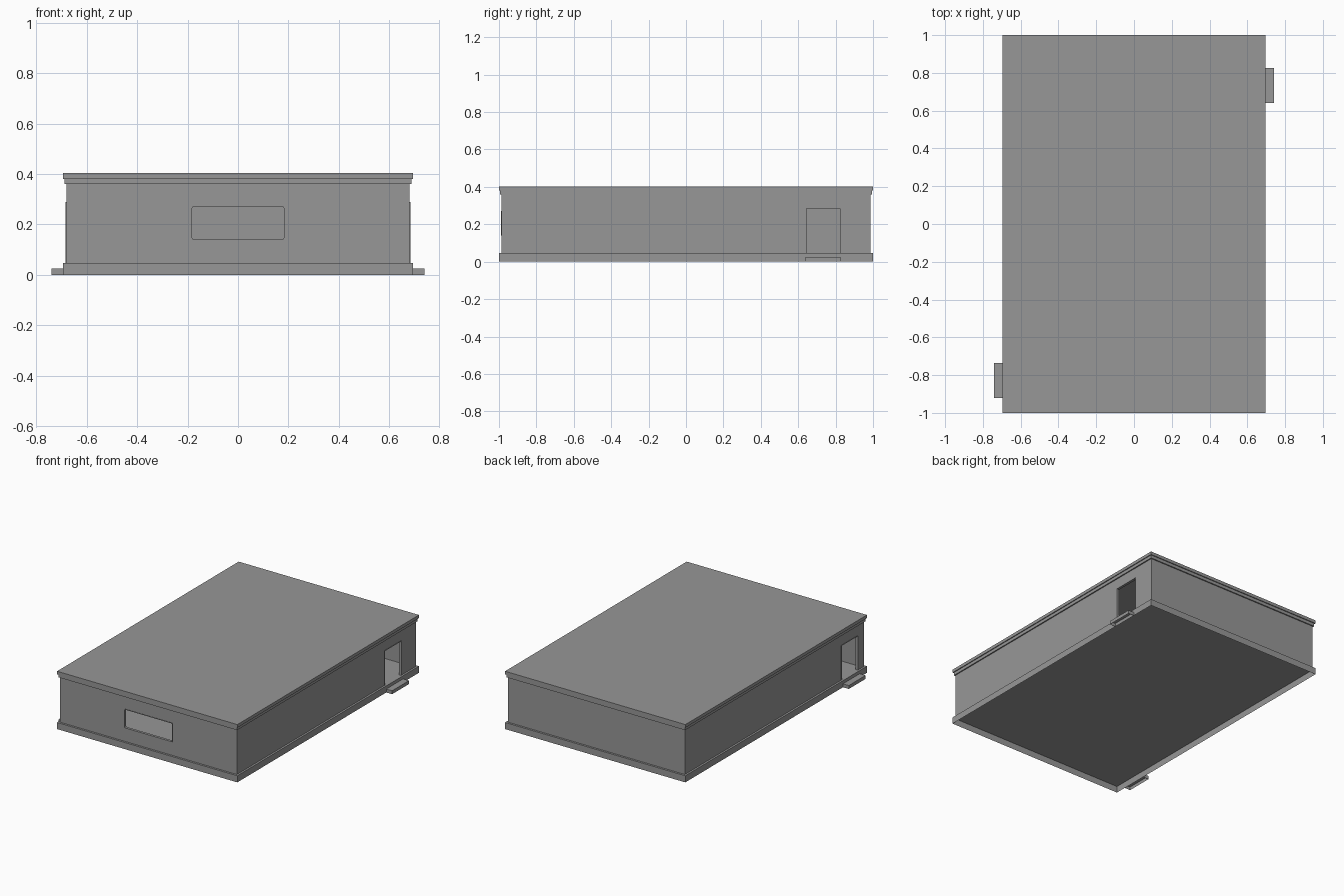
import bpy, bmesh
from mathutils import Vector

cube = bpy.data.objects.get("Cube")
if cube:
    bpy.data.objects.remove(cube, do_unlink=True)

grey = bpy.data.materials.new("plain_grey")
grey.use_nodes = True
colour = (0.31, 0.31, 0.31, 1)
grey.diffuse_color = colour
grey.node_tree.nodes["Principled BSDF"].inputs["Base Color"].default_value = colour


def box(name, lo, hi, hollow=0, bevel_axis=None):
    """Box between two corners; hollow opens it from below with that wall thickness."""
    lo, hi = Vector(lo), Vector(hi)
    bm = bmesh.new()
    bmesh.ops.create_cube(bm, size=1)
    for v in bm.verts:
        v.co = Vector([(a + b) / 2 + c * (b - a) for a, b, c in zip(lo, hi, v.co)])
    if hollow:
        under = min(bm.faces, key=lambda f: f.calc_center_median().z)
        bmesh.ops.inset_region(bm, faces=[under], thickness=hollow)
        bmesh.ops.translate(bm, verts=under.verts, vec=(0, 0, hi.z - lo.z - hollow))
    if bevel_axis is not None:
        edges = [e for e in bm.edges
                 if abs((e.verts[0].co - e.verts[1].co)[bevel_axis]) > 0.001]
        bmesh.ops.bevel(bm, geom=edges, offset=0.005, segments=3, profile=0.5, affect='EDGES')
    mesh = bpy.data.meshes.new(name)
    bm.to_mesh(mesh)
    bm.free()
    mesh.materials.append(grey)
    obj = bpy.data.objects.new(name, mesh)
    bpy.context.collection.objects.link(obj)
    return obj


def cut(target, cutter):
    """Subtract the cutter and discard it."""
    mod = target.modifiers.new("cut", 'BOOLEAN')
    mod.operation, mod.solver, mod.object = 'DIFFERENCE', 'EXACT', cutter
    bpy.context.view_layer.objects.active = target
    bpy.ops.object.modifier_apply(modifier=mod.name)
    bpy.data.objects.remove(cutter, do_unlink=True)


# Main levels and half sizes
W, D = 0.695, 1.0
WALL_X, WALL_Y, THICK = 0.681, 0.986, 0.015
FLOOR, EAVE, CORNICE, TOP = 0.046, 0.36, 0.381, 0.403
RIM, PROUD = 0.003, 0.003

# Open-bottomed plinth, walls and stepped roof edge
box("plinth", (-W, -D, 0), (W, D, FLOOR), hollow=0.002)
walls = box("walls", (-WALL_X, -WALL_Y, FLOOR), (WALL_X, WALL_Y, EAVE))
cut(walls, box("room_cutter", (THICK - WALL_X, THICK - WALL_Y, FLOOR - 0.1),
               (WALL_X - THICK, WALL_Y - THICK, EAVE + 0.1)))
box("lower_cornice", (-0.689, -0.994, EAVE), (0.689, 0.994, CORNICE))
box("roof", (-W, -D, CORNICE), (W, D, TOP))


def opening(name, lo, hi, axis, sill, bevel=None):
    """Cut a hole through a wall and line it with a thin raised frame."""
    def outline(part, rim, extra):
        a, b = Vector(lo), Vector(hi)
        for i in range(3):
            grow = extra if i == axis else rim
            a[i] -= grow
            b[i] += grow
        if not sill:
            a.z = FLOOR - (0.05 if extra else 0)
        return box(part, a, b, bevel_axis=bevel)

    cut(walls, outline(name + "_cutter", -RIM, 0.02))
    frame = outline(name + "_frame", 0, 0)
    cut(frame, outline(name + "_cutter", -RIM, 0.02))


# Front window
opening("window", (-0.185, -WALL_Y - PROUD, 0.139), (0.185, THICK - WALL_Y, 0.272),
        axis=1, sill=True, bevel=1)

# A doorway with a doorstep on each side wall, at opposite ends
for side, sign, y0, y1 in (("left", 1, 0.64, 0.826), ("right", -1, -0.921, -0.736)):
    xs = sorted((sign * (WALL_X - THICK), sign * (WALL_X + PROUD)))
    opening(side + "_door", (xs[0], y0, FLOOR), (xs[1], y1, 0.288), axis=0, sill=False)
    xs = sorted((sign * W, sign * 0.74))
    box(side + "_doorstep", (xs[0], y0, 0), (xs[1], y1, 0.024), hollow=0.002)
